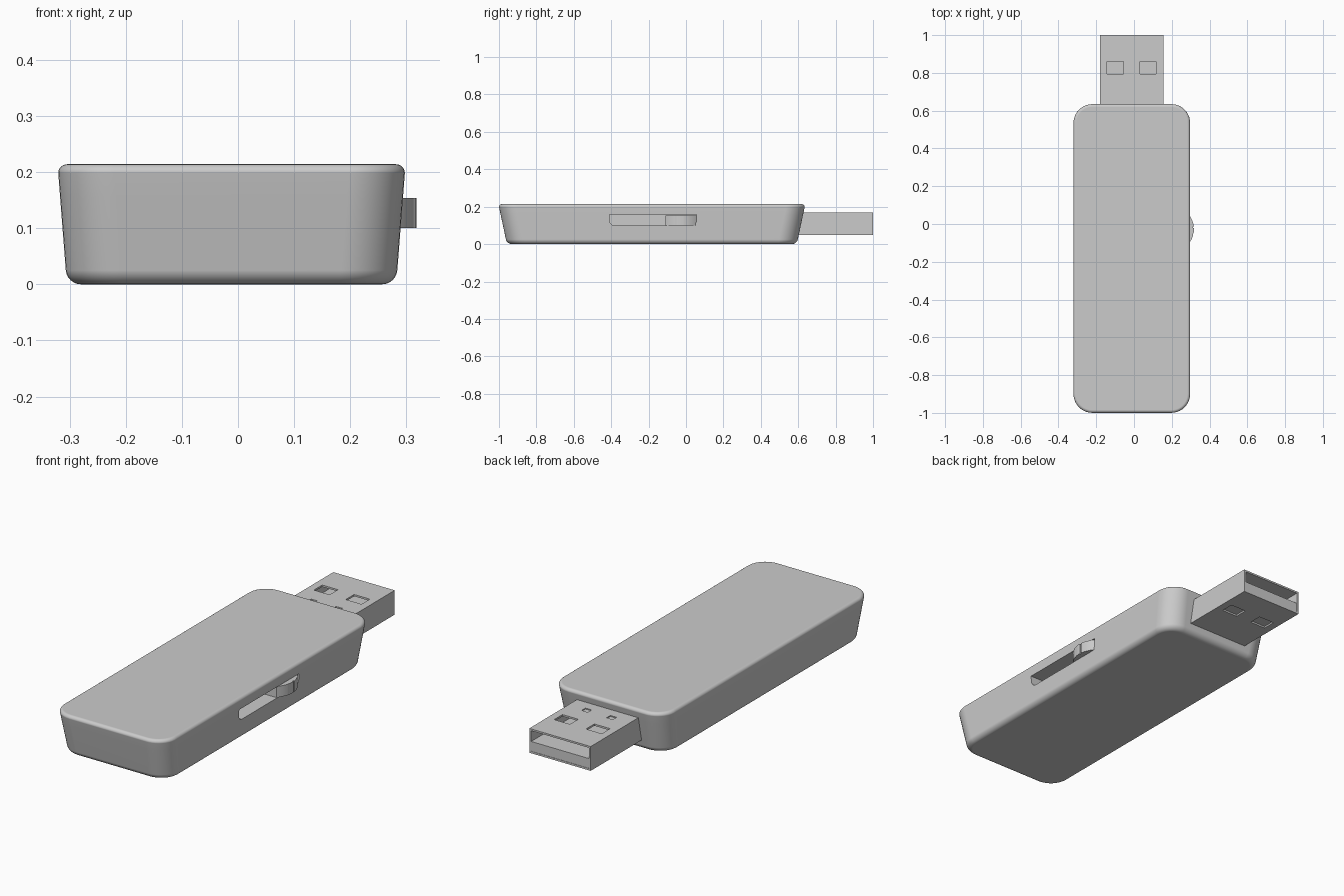
import bpy, bmesh, math

if "Cube" in bpy.data.objects:
    bpy.data.objects.remove(bpy.data.objects["Cube"])

CX, CY = -0.0115, -0.1825      # body centre
TOP, SEAM = 0.214, 0.157


def make(name, bm):
    bmesh.ops.recalc_face_normals(bm, faces=bm.faces)
    me = bpy.data.meshes.new(name)
    bm.to_mesh(me)
    bm.free()
    ob = bpy.data.objects.new(name, me)
    bpy.context.collection.objects.link(ob)
    return ob


def box(name, x, y, z):
    bm = bmesh.new()
    bmesh.ops.create_cube(bm, size=1)
    for v in bm.verts:
        v.co = [lo + (c + 0.5) * (hi - lo) for c, (lo, hi) in zip(v.co, (x, y, z))]
    return make(name, bm)


def loft(name, rings):
    bm = bmesh.new()
    loops = [[bm.verts.new(p) for p in ring] for ring in rings]
    n = len(loops[0])
    for a, b in zip(loops, loops[1:]):
        for i in range(n):
            j = (i + 1) % n
            bm.faces.new((a[i], a[j], b[j], b[i]))
    bm.faces.new(loops[0][::-1])
    bm.faces.new(loops[-1])
    return make(name, bm)


def body_ring(z, inset=0.0, seg=10):
    # rounded rectangle that widens with height
    t = min(z / 0.2, 1)
    hx = 0.2935 + 0.0155 * t - inset
    hy = 0.775 + 0.0425 * t - inset
    r = 0.1 - inset
    pts = []
    for q, (sx, sy) in enumerate(((1, 1), (-1, 1), (-1, -1), (1, -1))):
        for i in range(seg + 1):
            a = math.pi / 2 * (q + i / seg)
            pts.append((CX + sx * (hx - r) + r * math.cos(a),
                        CY + sy * (hy - r) + r * math.sin(a), z))
    return pts


def cut(ob, cutters):
    for c in cutters:
        m = ob.modifiers.new("cut", 'BOOLEAN')
        m.object, m.operation, m.solver = c, 'DIFFERENCE', 'EXACT'
        bpy.context.view_layer.objects.active = ob
        bpy.ops.object.modifier_apply(modifier=m.name)
        bpy.data.objects.remove(c)


def smooth(ob):
    bpy.ops.object.select_all(action='DESELECT')
    ob.select_set(True)
    bpy.context.view_layer.objects.active = ob
    bpy.ops.object.shade_smooth_by_angle(angle=math.radians(30))
    m = ob.modifiers.new("normals", 'WEIGHTED_NORMAL')
    m.keep_sharp = True


# lower case, rounded underneath
arc = [math.pi / 2 * i / 6 for i in range(7)]
R = 0.025
case = loft("lower_case",
            [body_ring(R - R * math.cos(a), R - R * math.sin(a)) for a in arc]
            + [body_ring(SEAM)])

# lid, rounded on top
R = 0.016
lid = loft("lid", [body_ring(SEAM)]
           + [body_ring(TOP - R + R * math.sin(a), R - R * math.cos(a)) for a in arc])

# slider slot: open up to the seam, rounded lower corners
r, y0, y1, zb = 0.03, -0.41, 0.057, 0.099
prof = [(y0, 0.2)]
prof += [(y0 + r - r * math.cos(a), zb + r - r * math.sin(a)) for a in arc]
prof += [(y1 - r + r * math.sin(a), zb + r - r * math.cos(a)) for a in arc]
prof += [(y1, 0.2)]
slot = loft("slot_cutter", [[(x, y, z) for y, z in prof] for x in (0.17, 0.4)])
slot.hide_render = True
cut(case, [slot])

# thumb slider: bowed outer face with grip grooves
sy, half = -0.027, 0.083
outline = [(0.19, sy - half)]
for i in range(25):
    t = -1 + 2 * i / 24
    outline.append((0.286 + 0.032 * (1 - t * t), sy + half * t))
outline.append((0.19, sy + half))
slider = loft("slider", [[(x, y, z) for x, y in outline] for z in (0.1, 0.154)])
grooves = [box("groove_cutter", (0.313, 0.4), (y - 0.004, y + 0.004), (0, 0.3))
           for y in (-0.055, -0.018, 0.014)]
cut(slider, grooves)

# plug shell: hollow, with latch windows top and bottom and small dimples
shell = box("plug_shell", (-0.18, 0.155), (0.55, 1.0), (0.05, 0.17))
cutters = [box("cavity_cutter", (-0.171, 0.146), (0.64, 1.1), (0.059, 0.161))]
for s in (-1, 1):
    x = -0.0125 + s * 0.087
    cutters.append(box("window_cutter", (x - 0.043, x + 0.043), (0.795, 0.86), (0, 0.3)))
    x = -0.0125 + s * 0.068
    cutters.append(box("dimple_cutter", (x - 0.017, x + 0.017), (0.68, 0.71), (0.165, 0.3)))
for c in cutters:
    c.hide_render = True
cut(shell, cutters)

# contact tongue fills the lower half of the plug
tongue = box("plug_tongue", (-0.1715, 0.1465), (0.6, 0.998), (0.0585, 0.107))

for ob in (case, lid, slider, shell, tongue):
    smooth(ob)
